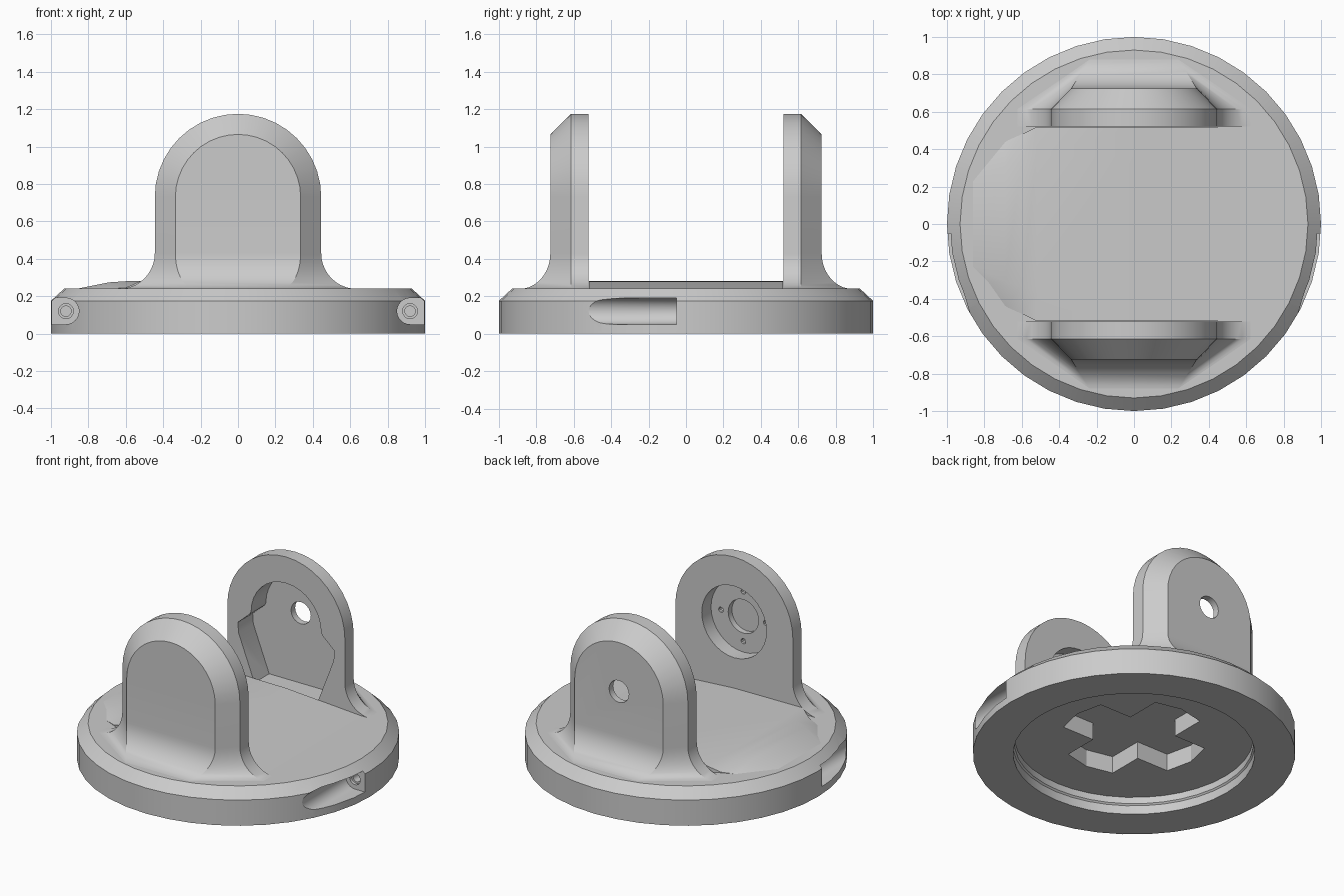
import bpy, bmesh
from math import sin, cos, pi, radians

old = bpy.data.objects.get("Cube")
if old:
    bpy.data.objects.remove(old)

grey = bpy.data.materials.new("light_grey")
grey.use_nodes = True
grey.diffuse_color = (0.6, 0.6, 0.6, 1)
grey.node_tree.nodes["Principled BSDF"].inputs["Base Color"].default_value = (0.6, 0.6, 0.6, 1)


def loft(name, rings):
    """Skin a list of equal-length point rings and cap both ends."""
    bm = bmesh.new()
    loops = [[bm.verts.new(p) for p in ring] for ring in rings]
    n = len(loops[0])
    for a, b in zip(loops, loops[1:]):
        for i in range(n):
            j = (i + 1) % n
            bm.faces.new((a[i], a[j], b[j], b[i]))
    bm.faces.new(loops[0])
    bm.faces.new(loops[-1])
    bmesh.ops.recalc_face_normals(bm, faces=bm.faces[:])
    mesh = bpy.data.meshes.new(name)
    bm.to_mesh(mesh)
    bm.free()
    mesh.materials.append(grey)
    obj = bpy.data.objects.new(name, mesh)
    bpy.context.collection.objects.link(obj)
    return obj


def circle(r, n, cx=0, cy=0):
    return [(cx + r * cos(2 * pi * i / n), cy + r * sin(2 * pi * i / n)) for i in range(n)]


def prism_y(name, outline, y0, y1):
    return loft(name, [[(x, y, z) for x, z in outline] for y in (y0, y1)])


def prism_z(name, outline, z0, z1):
    return loft(name, [[(x, y, z) for x, y in outline] for z in (z0, z1)])


def combine(target, tool, operation="DIFFERENCE"):
    mod = target.modifiers.new("combine", "BOOLEAN")
    mod.operation, mod.solver, mod.object = operation, "EXACT", tool
    bpy.context.view_layer.objects.active = target
    bpy.ops.object.modifier_apply(modifier=mod.name)
    bpy.data.objects.remove(tool)


def finish(obj):
    bpy.ops.object.select_all(action="DESELECT")
    obj.select_set(True)
    bpy.context.view_layer.objects.active = obj
    bpy.ops.object.shade_smooth_by_angle(angle=radians(25))


# Round base with chamfered rim and hollow underneath
profile = [(0.3, 0.24), (0.93, 0.24), (1, 0.175), (1, 0), (0.75, 0),
           (0.75, 0.06), (0.74, 0.07), (0.74, 0.115), (0.3, 0.115)]
base = loft("base", [[(x, y, z) for x, y in circle(r, 40)] for r, z in profile])

# Cross-shaped socket in the underside
cross = []
for k in range(4):
    a = k * pi / 2
    for u, v in ((0.18, -0.18), (0.42, -0.18), (0.46, 0), (0.42, 0.18)):
        cross.append((u * cos(a) - v * sin(a), u * sin(a) + v * cos(a)))
combine(base, prism_z("socket_cutter", cross, 0.05, 0.232))

# Screw slots on both sides of the rim
for s in (-1, 1):
    slot = [(s * 1.1, 0.05), (s * 1.1, 0.19)]
    for i in range(13):
        a = pi / 2 + pi * i / 12
        slot.append((s * (0.92 + 0.07 * cos(a)), 0.12 + 0.07 * sin(a)))
    combine(base, prism_y("slot_cutter", slot, -0.75, -0.05))
    for r, depth in ((0.04, 0.02), (0.028, 0.15)):
        combine(base, prism_y("screw_cutter", circle(r, 16, s * 0.92, 0.12), -0.1, depth - 0.05))
finish(base)

# Gently sloping floor between the brackets: x, top height, half width
sections = [(0.6, 0.238, 0.519), (0, 0.278, 0.519), (-0.52, 0.282, 0.519),
            (-0.6, 0.28, 0.48), (-0.69, 0.274, 0.44), (-0.87, 0.238, 0.32)]
floor = loft("sloped_floor", [
    [(x, -h, 0.234), (x, h, 0.234), (x, h, z - 0.035 * (x < -0.55)), (x, 0.7 * h, z),
     (x, -0.7 * h, z), (x, -h, z - 0.035 * (x < -0.55))] for x, z, h in sections])
finish(floor)


# Upright brackets
W, CH, AXIS, FILLET = 0.445, 0.11, 0.73, 0.19
INNER, SHOULDER, OUTER = 0.52, 0.615, 0.725


def arch(r):
    top = [(r * cos(pi * i / 20), AXIS + r * sin(pi * i / 20)) for i in range(21)]
    return [(r, 0.2)] + top + [(-r, 0.2)]


def foot_ring(s, f, z):
    half = [(W + f, INNER), (W + f, SHOULDER), (W - CH - 0.55 * f, OUTER + 0.87 * f)]
    pts = half + [(-x, y) for x, y in reversed(half)]
    return [(x, s * y, z) for x, y in pts]


def bracket(name, s):
    body = loft(name, [[(x, s * y, z) for x, z in arch(r)]
                       for y, r in ((INNER, W), (SHOULDER, W), (OUTER, W - CH))])
    rings = [foot_ring(s, FILLET, 0.22)]
    for i in range(11):
        a = pi / 2 * (1 - i / 10)
        rings.append(foot_ring(s, FILLET * (1 - cos(a)), 0.239 + FILLET * (1 - sin(a))))
    combine(body, loft("foot", rings), "UNION")
    return body


# Front bracket: round recess with a bearing seat and small screw holes
front = bracket("front_bracket", -1)
combine(front, prism_y("recess_cutter", circle(0.245, 32, 0, AXIS), -0.62, -0.4))
combine(front, prism_y("seat_cutter", circle(0.115, 24, 0, AXIS), -0.66, -0.6))
for x, z in circle(0.17, 4, 0, AXIS):
    combine(front, prism_y("pin_cutter", circle(0.018, 10, x, z), -0.67, -0.6))
finish(front)

# Back bracket: shaped pocket and a through hole
back = bracket("back_bracket", 1)
side = [(0.24, 0.25), (0.36, 0.56), (0.365, 0.63), (0.275, 0.71)]
dome = [(0.265 * cos(a), AXIS + 0.265 * sin(a)) for a in (pi * i / 16 for i in range(17))]
pocket = side + dome + [(-x, z) for x, z in reversed(side)]
combine(back, prism_y("pocket_cutter", pocket, 0.4, 0.68))
combine(back, prism_y("hole_cutter", circle(0.075, 20, 0, AXIS), 0.5, 0.9))
finish(back)
